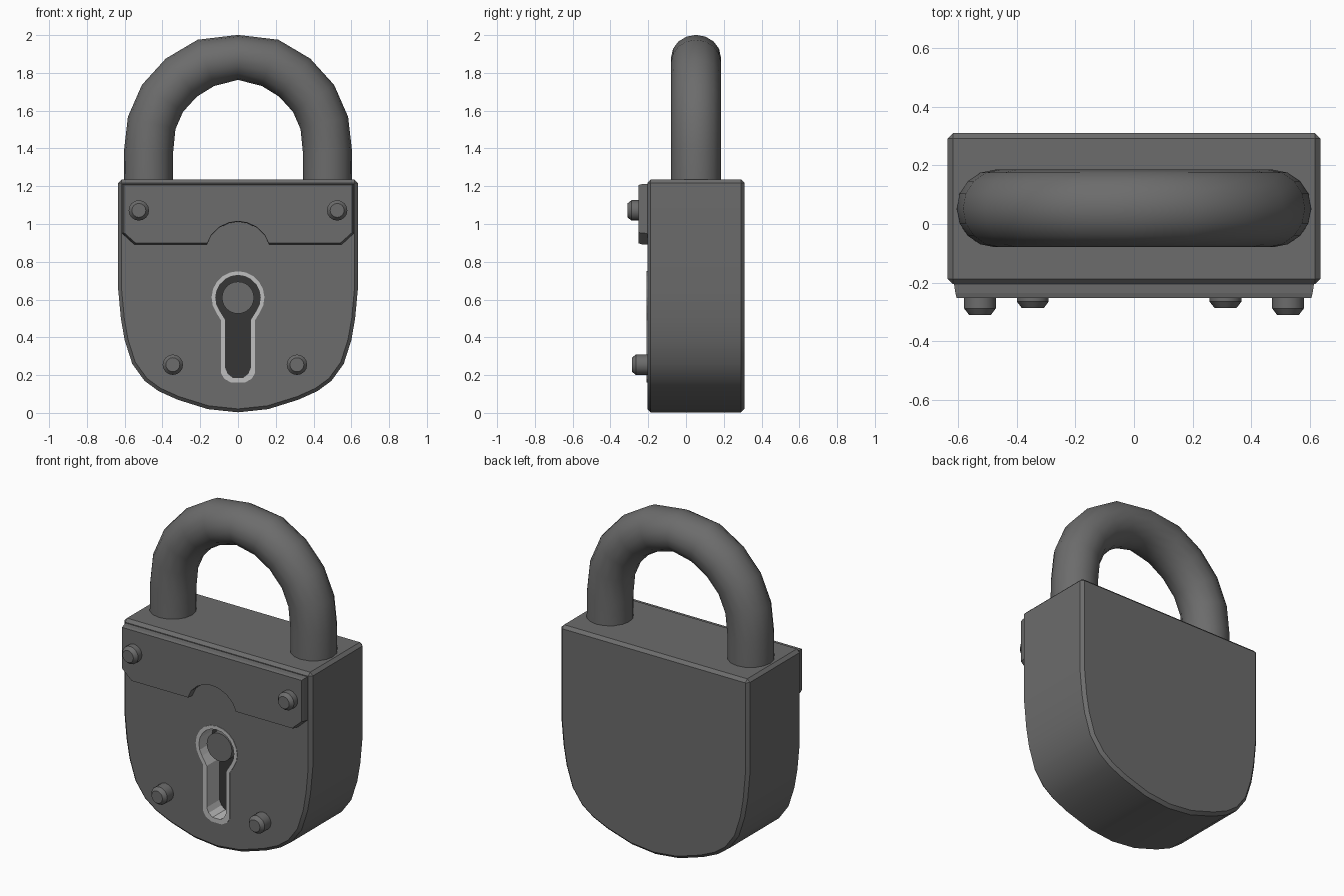
import bpy, bmesh, math
from mathutils import Vector

if "Cube" in bpy.data.objects:
    bpy.data.objects.remove(bpy.data.objects["Cube"], do_unlink=True)


def material(name, v):
    m = bpy.data.materials.new(name)
    m.use_nodes = True
    m.diffuse_color = (v, v, v, 1)
    bsdf = next(n for n in m.node_tree.nodes if n.type == 'BSDF_PRINCIPLED')
    bsdf.inputs["Base Color"].default_value = (v, v, v, 1)
    return m


IRON = material("dark iron", 0.15)
PALE = material("pale steel", 0.52)
BLACK = material("keyway black", 0.037)


def activate(ob):
    bpy.ops.object.select_all(action='DESELECT')
    ob.select_set(True)
    bpy.context.view_layer.objects.active = ob


def finish(name, bm, mat):
    bmesh.ops.recalc_face_normals(bm, faces=bm.faces)
    me = bpy.data.meshes.new(name)
    bm.to_mesh(me)
    bm.free()
    me.materials.append(mat)
    ob = bpy.data.objects.new(name, me)
    bpy.context.collection.objects.link(ob)
    return ob


def smooth(ob, deg=35):
    activate(ob)
    bpy.ops.object.shade_smooth_by_angle(angle=math.radians(deg))


def mirrored(half):
    """Close a right-hand outline by mirroring it; points on x = 0 are shared."""
    return half + [(-x, z) for x, z in reversed(half) if x > 1e-6]


def loft(name, loops, mat, caps=True):
    """Skin a list of (outline, y) loops that have equal point counts."""
    bm = bmesh.new()
    rings = [[bm.verts.new((x, y, z)) for x, z in pts] for pts, y in loops]
    n = len(rings[0])
    pairs = list(zip(rings, rings[1:]))
    if caps:
        bm.faces.new(rings[0])
        bm.faces.new(rings[-1])
    else:
        pairs.append((rings[-1], rings[0]))
    for a, b in pairs:
        for i in range(n):
            j = (i + 1) % n
            bm.faces.new((a[i], a[j], b[j], b[i]))
    return finish(name, bm, mat)


def circle(cx, cz, r, n=16):
    return [(cx + r * math.cos(2 * math.pi * i / n),
             cz + r * math.sin(2 * math.pi * i / n)) for i in range(n)]


def keyhole(r, w, bottom):
    half = [(0, 0.61 + r)]
    for i in range(1, 8):
        a = math.radians(90 - 125 * i / 7)
        half.append((r * math.cos(a), 0.61 + r * math.sin(a)))
    half += [(w, 0.49), (w, bottom + 0.05), (w * 0.8, bottom + 0.02), (w * 0.4, bottom)]
    return mirrored(half)


FRONT, BACK, FLOOR = -0.205, 0.31, -0.08

# Body: shield-shaped block with chamfered rims
outline = mirrored([(0, 0.003), (0.16, 0.02), (0.32, 0.07), (0.42, 0.115), (0.495, 0.17),
                    (0.56, 0.26), (0.6, 0.385), (0.62, 0.5), (0.635, 0.66), (0.635, 1.235)])
body = loft("body", [(outline, FRONT), (outline, BACK)], IRON)
bevel = body.modifiers.new("rim", 'BEVEL')
bevel.width = 0.018
bevel.segments = 1
bevel.limit_method = 'ANGLE'
bevel.angle_limit = math.radians(40)

# Keyhole recess cut into the front
outer, inner = keyhole(0.14, 0.09, 0.16), keyhole(0.118, 0.065, 0.187)
cutter = loft("keyhole_cutter", [(outer, -0.4), (outer, FLOOR)], IRON)
cutter.hide_render = True
cut = body.modifiers.new("recess", 'BOOLEAN')
cut.operation = 'DIFFERENCE'
cut.solver = 'EXACT'
cut.object = cutter
activate(body)
for m in ("rim", "recess"):
    bpy.ops.object.modifier_apply(modifier=m)
bpy.data.objects.remove(cutter, do_unlink=True)
smooth(body)

# Pale lining, dark floor and round plug inside the keyhole
loft("keyhole_frame", [(outer, FRONT - 0.003), (inner, FRONT - 0.003),
                       (inner, FLOOR), (outer, FLOOR)], PALE, caps=False)
loft("keyhole_floor", [(inner, FLOOR - 0.005), (inner, FLOOR + 0.001)], BLACK)
smooth(loft("keyhole_plug", [(circle(0, 0.61, 0.085, 24), FLOOR),
                             (circle(0, 0.61, 0.085, 24), -0.18)], IRON))

# Cover plate with clipped corners and an arched notch, tapering forward
plate = mirrored([(0, 1.012), (0.05, 1.004), (0.1, 0.98), (0.143, 0.938), (0.165, 0.89),
                  (0.55, 0.89), (0.615, 0.95), (0.615, 1.213)])
face = [(x * 0.983, 1.07 + (z - 1.07) * 0.955) for x, z in plate]
mid = [(x * 0.99, 1.07 + (z - 1.07) * 0.985) for x, z in plate]
loft("cover_plate", [(plate, FRONT + 0.01), (mid, -0.235), (face, -0.252)], IRON)

# Rivets: short pins with chamfered tips
for name, x, z, tip in (("upper_rivet_right", -0.525, 1.072, -0.31),
                        ("upper_rivet_left", 0.525, 1.072, -0.31),
                        ("lower_rivet_right", -0.345, 0.255, -0.287),
                        ("lower_rivet_left", 0.312, 0.255, -0.287)):
    rim, end = circle(x, z, 0.054), circle(x, z, 0.037)
    smooth(loft(name, [(rim, FRONT + 0.01), (rim, tip + 0.022), (end, tip)], IRON))

# Shackle: round bar swept along an arch
half = [(0, 1.882), (0.17, 1.853), (0.3, 1.775), (0.4, 1.665), (0.457, 1.535),
        (0.474, 1.38), (0.475, 1.2)]
path = [(-x, z) for x, z in reversed(half)] + half[1:]
bm = bmesh.new()
rings, sides, count = [], 16, len(path)
for k, (x, z) in enumerate(path):
    a, b = path[max(k - 1, 0)], path[min(k + 1, count - 1)]
    t = Vector((b[0] - a[0], 0, b[1] - a[1])).normalized()
    out = Vector((-t.z, 0, t.x))
    r = 0.119 if k == count // 2 else 0.13
    rings.append([bm.verts.new(Vector((x, 0.053, z))
                  + out * r * math.cos(2 * math.pi * i / sides)
                  + Vector((0, 0.132 * math.sin(2 * math.pi * i / sides), 0)))
                  for i in range(sides)])
for a, b in zip(rings, rings[1:]):
    for i in range(sides):
        j = (i + 1) % sides
        bm.faces.new((a[i], a[j], b[j], b[i]))
bm.faces.new(rings[0])
bm.faces.new(rings[-1])
smooth(finish("shackle", bm, IRON), 45)
